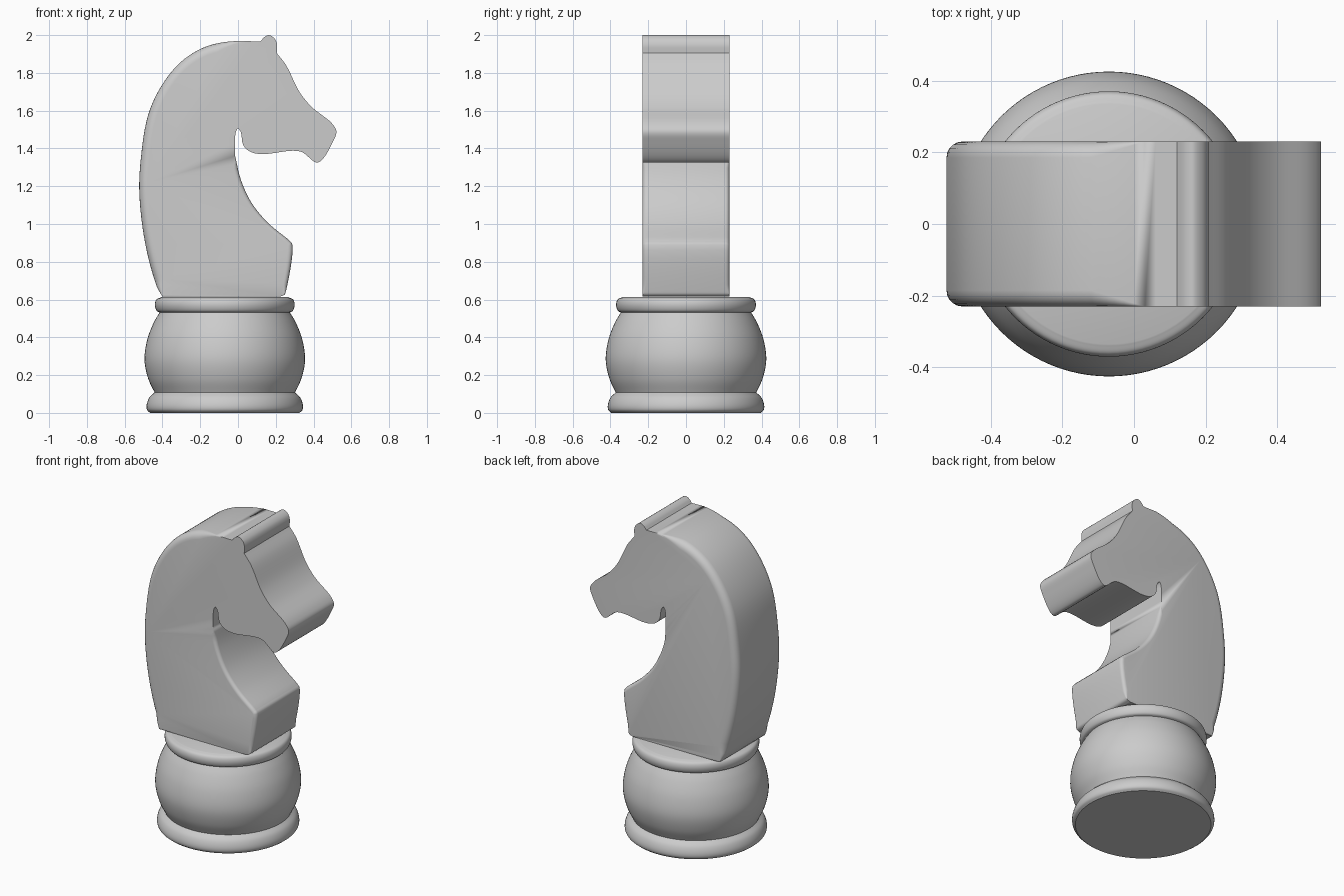
import bpy, bmesh, math
from mathutils import Vector

cube = bpy.data.objects.get("Cube")
if cube:
    bpy.data.objects.remove(cube, do_unlink=True)

GREY = (0.6, 0.6, 0.6, 1.0)
HALF = 0.23          # half thickness of the head
BASE_X = -0.07       # axis of the turned base

grey = bpy.data.materials.new("plain grey")
grey.use_nodes = True
grey.diffuse_color = GREY
grey.node_tree.nodes["Principled BSDF"].inputs["Base Color"].default_value = GREY


def spline(points, steps=6):
    """Smooth open run through the given points, ends included."""
    pts = [Vector(p) for p in points]
    pts = [2 * pts[0] - pts[1]] + pts + [2 * pts[-1] - pts[-2]]
    out = []
    for a, b, c, d in zip(pts, pts[1:], pts[2:], pts[3:]):
        # centripetal knots keep the tight turns free of overshoot
        t1 = math.sqrt((b - a).length)
        t2 = t1 + math.sqrt((c - b).length)
        t3 = t2 + math.sqrt((d - c).length)
        for i in range(steps):
            t = t1 + (t2 - t1) * i / steps
            p = a.lerp(b, t / t1)
            q = b.lerp(c, (t - t1) / (t2 - t1))
            r = c.lerp(d, (t - t2) / (t3 - t2))
            pq = p.lerp(q, t / t2)
            qr = q.lerp(r, (t - t1) / (t3 - t1))
            out.append(pq.lerp(qr, (t - t1) / (t2 - t1)))
    return out + [pts[-2]]


def finish(bm, name, angle):
    bmesh.ops.recalc_face_normals(bm, faces=bm.faces)
    mesh = bpy.data.meshes.new(name)
    bm.to_mesh(mesh)
    bm.free()
    mesh.materials.append(grey)
    obj = bpy.data.objects.new(name, mesh)
    bpy.context.collection.objects.link(obj)
    bpy.ops.object.select_all(action='DESELECT')
    obj.select_set(True)
    bpy.context.view_layer.objects.active = obj
    bpy.ops.object.shade_smooth_by_angle(angle=math.radians(angle))
    return obj


def lathe(name, profile, sides=96):
    """Turn a closed (radius, height) profile about the base axis."""
    bm = bmesh.new()
    rings = []
    for r, z in profile:
        rings.append([bm.verts.new((BASE_X + r * math.cos(math.tau * i / sides),
                                    r * math.sin(math.tau * i / sides), z))
                      for i in range(sides)])
    for low, high in zip(rings, rings[1:]):
        for i in range(sides):
            j = (i + 1) % sides
            bm.faces.new((low[i], low[j], high[j], high[i]))
    bm.faces.new(rings[0])
    bm.faces.new(rings[-1])
    return finish(bm, name, 40)


# Turned base: foot, bulb and collar
lathe("base_foot", spline([(.395, 0), (.411, .015), (.414, .04), (.4, .08), (.37, .11)]))
lathe("base_bulb", spline([(.37, .105), (.405, .18), (.425, .28), (.41, .39),
                           (.375, .48), (.34, .54)]))
lathe("base_collar", spline([(.34, .53), (.36, .54), (.37, .572), (.362, .6), (.335, .613)]))

# Head outline, run by run, each ending in a crease
mane = spline([(-.4, .615), (-.43, .67), (-.49, .89), (-.522, 1.155), (-.515, 1.34),
               (-.475, 1.58), (-.4, 1.74), (-.3, 1.86), (-.18, 1.935), (-.055, 1.965),
               (.12, 1.967)])
ear = spline([(.12, 1.967), (.14, 1.99), (.165, 2), (.195, 1.98), (.207, 1.95), (.205, 1.905)])
face = spline([(.205, 1.905), (.255, 1.84), (.325, 1.7), (.39, 1.62), (.495, 1.535),
               (.521, 1.49), (.5, 1.43), (.445, 1.34), (.415, 1.325), (.34, 1.38),
               (.29, 1.388), (.125, 1.37), (.06, 1.385), (.027, 1.42), (.015, 1.485),
               (0, 1.505), (-.012, 1.485), (-.015, 1.36)])
chest = spline([(-.015, 1.36), (.015, 1.235), (.07, 1.115), (.155, 1.01), (.27, .915)])
breast = spline([(.27, .915), (.288, .89), (.255, .65), (.245, .625), (.22, .615)])


def soft_mane(p):
    return .045 * min(1, max(0, (p.y - .615) / .08)) * min(1, max(0, (.03 - p.x) / .15))


def soft_chest(p):
    return .022 * min(1, max(0, (1.36 - p.y) / .06)) * min(1, max(0, (p.y - .615) / .06))


def sharp(p):
    return 0


outline = []   # (point, rounding radius)
for run, rule in ((mane, soft_mane), (ear, sharp), (face, sharp),
                  (chest, soft_chest), (breast, soft_chest)):
    last = None if run is breast else -1
    outline += [(p, rule(p)) for p in run[:last]]

# Head: stack the outline through the thickness, rounding the marked rims
bm = bmesh.new()
ARC = 5
stations = [(-1, k / ARC) for k in range(ARC + 1)] + [(1, 1 - k / ARC) for k in range(ARC + 1)]
count = len(outline)
rings = []
for side, f in stations:
    ring = []
    for i, (p, radius) in enumerate(outline):
        along = outline[(i + 1) % count][0] - outline[i - 1][0]
        inward = Vector((along.y, -along.x)).normalized()
        a = f * math.pi / 2
        q = p + inward * radius * (1 - math.sin(a))
        y = side * (HALF - radius * (1 - math.cos(a)))
        ring.append(bm.verts.new((q.x, y, q.y)))
    rings.append(ring)
for near, far in zip(rings, rings[1:]):
    for i in range(count):
        j = (i + 1) % count
        bm.faces.new((near[i], near[j], far[j], far[i]))
bm.faces.new(rings[0])
bm.faces.new(rings[-1])
bmesh.ops.remove_doubles(bm, verts=bm.verts, dist=.0002)
finish(bm, "horse_head", 35)
